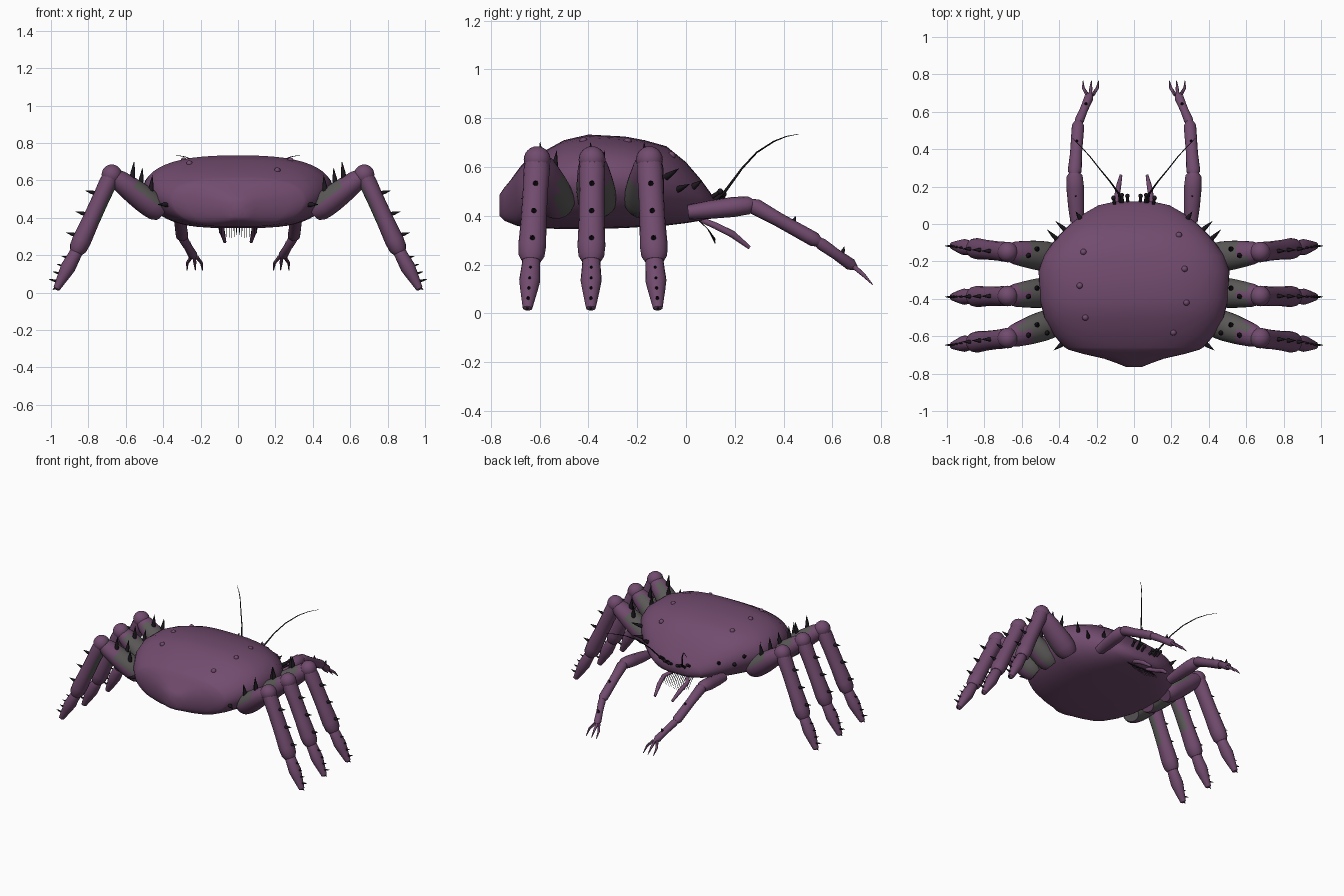
import bpy, bmesh, math
from mathutils import Vector
from mathutils.bvhtree import BVHTree

if "Cube" in bpy.data.objects:
    bpy.data.objects.remove(bpy.data.objects["Cube"])


def material(name, rgb):
    m = bpy.data.materials.new(name)
    m.use_nodes = True
    m.diffuse_color = (*rgb, 1)
    m.node_tree.nodes["Principled BSDF"].inputs["Base Color"].default_value = (*rgb, 1)
    return m


PURPLE = material("plum shell", (0.165, 0.07, 0.155))
GREY = material("grey joint skin", (0.105, 0.10, 0.098))
BLACK = material("black spine", (0.012, 0.009, 0.013))


def finish(name, bm, mats, mirror=True, rule=None, angle=45):
    bmesh.ops.recalc_face_normals(bm, faces=bm.faces)
    bm.normal_update()
    if rule:
        for f in bm.faces:
            f.material_index = rule(f)
    mesh = bpy.data.meshes.new(name)
    bm.to_mesh(mesh)
    bm.free()
    obj = bpy.data.objects.new(name, mesh)
    bpy.context.collection.objects.link(obj)
    for m in mats:
        mesh.materials.append(m)
    if mirror:
        mod = obj.modifiers.new("Mirror", "MIRROR")
        mod.use_mirror_merge = False
    bpy.ops.object.select_all(action="DESELECT")
    obj.select_set(True)
    bpy.context.view_layer.objects.active = obj
    bpy.ops.object.shade_smooth_by_angle(angle=math.radians(angle))


def loft(bm, rings):
    rings = [[bm.verts.new(p) for p in ring] for ring in rings]
    n = len(rings[0])
    for a, b in zip(rings, rings[1:]):
        for i in range(n):
            j = (i + 1) % n
            bm.faces.new((a[i], a[j], b[j], b[i]))
    bm.faces.new(rings[0])
    bm.faces.new(rings[-1])


def tube(bm, pts, radii, sides=16, wide=1.0):
    """Round limb through points; wide stretches it sideways."""
    pts = [Vector(p) for p in pts]
    rings = []
    side = None
    for i, (p, r) in enumerate(zip(pts, radii)):
        t = (pts[min(i + 1, len(pts) - 1)] - pts[max(i - 1, 0)]).normalized()
        if side is None:
            side = Vector((0, 1, 0)) if abs(t.y) < 0.7 else Vector((1, 0, 0))
        side = (side - t * side.dot(t)).normalized()
        up = t.cross(side)
        rings.append([p + r * (wide * math.cos(a) * side + math.sin(a) * up)
                      for a in (math.tau * k / sides for k in range(sides))])
    loft(bm, rings)


def segment(bm, a, b, profile, **kw):
    """Limb from a to b with (position, radius) pairs."""
    a, b = Vector(a), Vector(b)
    tube(bm, [a.lerp(b, t) for t, r in profile], [r for t, r in profile], **kw)


def ball(bm, p, r):
    g = bmesh.ops.create_uvsphere(bm, u_segments=18, v_segments=12, radius=r)
    bmesh.ops.translate(bm, verts=g["verts"], vec=p)


def spine(bm, p, d, length, r):
    p, d = Vector(p), Vector(d).normalized()
    tube(bm, [p - d * 0.01, p + d * length * 0.3, p + d * length],
         [r, r * 0.8, 0.0008], sides=8)


# Carapace: sections along y as (y, half width, top, bottom)
SECTIONS = [(-.765, .04, .485, .40), (-.745, .09, .515, .38), (-.72, .16, .545, .37),
            (-.695, .27, .58, .36), (-.672, .35, .61, .355), (-.66, .37, .62, .353),
            (-.60, .425, .655, .35), (-.50, .48, .71, .345), (-.40, .505, .733, .345),
            (-.25, .51, .725, .35), (-.17, .485, .71, .355), (-.08, .42, .685, .36),
            (0, .34, .62, .37), (.06, .26, .55, .38), (.10, .19, .495, .39),
            (.12, .10, .465, .41)]


def section_ring(y, w, top, bottom, n=48):
    mid = bottom + (top - bottom) * 0.5
    ring = []
    for k in range(n):
        a = math.tau * k / n
        c, s = math.cos(a), math.sin(a)
        e = 0.75 if s > 0 else 0.55
        h = top - mid if s > 0 else mid - bottom
        x = w * math.copysign(abs(c) ** e, c)
        z = mid + h * math.copysign(abs(s) ** 0.85, s)
        if s < 0:
            x *= 1 - 0.12 * abs(s)
        ring.append((x, y, z))
    return ring


bm = bmesh.new()
loft(bm, [section_ring(*s) for s in SECTIONS])
bmesh.ops.recalc_face_normals(bm, faces=bm.faces)
tree = BVHTree.FromBMesh(bm)
finish("carapace", bm, [PURPLE], mirror=False, angle=50)

# Low warts on the back
bm = bmesh.new()
for x, y in [(.24, -.06), (.27, -.24), (.28, -.42), (.21, -.58),
             (-.27, -.15), (-.29, -.33), (-.26, -.50)]:
    hit = tree.ray_cast(Vector((x, y, 2)), Vector((0, 0, -1)))[0]
    ball(bm, hit - Vector((0, 0, .004)), 0.017)
finish("shell_warts", bm, [PURPLE], mirror=False)


# Grey skin covers the upper hip and the thigh flanks that face a neighbouring leg
def thigh_colour(f, flanks):
    n, x = f.normal, f.calc_center_median().x
    top = x < .56 and n.z - n.x * .5 > .35
    flank = x < .6 and any(n.y * s > .25 for s in flanks)
    return int(top or flank)


def shin_colour(f):
    return int(f.normal.x < -.78 and f.calc_center_median().z > .32)


# Walking legs: hip y, knee y, foot y, grey flanks
for label, hy, ky, fy, flanks in [("front", -.18, -.15, -.115, (-1,)),
                                  ("middle", -.36, -.385, -.39, (-1, 1)),
                                  ("rear", -.52, -.61, -.65, (1,))]:
    hip, knee = Vector((.41, hy, .43)), Vector((.675, ky, .63))
    ankle, foot = Vector((.865, ky + (fy - ky) * .6, .215)), Vector((.973, fy, .015))

    bm = bmesh.new()
    segment(bm, hip, knee, [(0, .052), (.08, .066), (.2, .071), (.35, .071), (.5, .068),
                            (.65, .063), (.85, .055), (1, .04)], sides=24, wide=1.12)
    finish(label + "_thigh", bm, [PURPLE, GREY], rule=lambda f: thigh_colour(f, flanks))

    bm = bmesh.new()
    ball(bm, knee, 0.055)
    segment(bm, knee, ankle, [(0, .044), (.12, .048), (.3, .046), (.6, .047), (.85, .051),
                              (.95, .047), (1, .035)], wide=1.12)
    finish(label + "_shin", bm, [PURPLE, GREY],
           rule=None if label == "front" else shin_colour)

    bm = bmesh.new()
    segment(bm, ankle, foot, [(-.08, .026), (0, .034), (.15, .036), (.4, .040), (.6, .033),
                              (.85, .023), (.97, .018), (1, .008)], wide=1.08)
    finish(label + "_foot", bm, [PURPLE])

    # Spines along thigh, shin and foot
    bm = bmesh.new()
    out = Vector((.9, 0, .42))
    for t in (.28, .55, .82):
        spine(bm, knee.lerp(ankle, t) + out * .044, (1, 0, .25), .05, .012)
    for t in (.2, .42, .62, .82):
        spine(bm, ankle.lerp(foot, t) + out * .029, (1, 0, .25), .033, .007)
    spine(bm, foot + Vector((0, 0, .012)), (.6, 0, -.4), .022, .008)
    for t, dy in ((.35, -.03), (.55, .03), (.72, -.01)):
        p = hip.lerp(knee, t) + Vector((-.037, dy, .048))
        spine(bm, p, (-.1, dy * 4, 1), .08, .015)
    finish(label + "_leg_spines", bm, [BLACK])

# Slender grasping arms with three fingers
bm = bmesh.new()
shoulder, elbow = Vector((.305, .01, .415)), Vector((.318, .27, .445))
wrist, palm = Vector((.298, .54, .295)), Vector((.235, .69, .19))
segment(bm, shoulder, elbow, [(0, .030), (.3, .037), (.7, .041), (.95, .037), (1.03, .022)], wide=1.15)
segment(bm, elbow, wrist, [(-.03, .022), (.05, .034), (.4, .029), (.85, .030), (.95, .03), (1.02, .02)],
        wide=1.1)
segment(bm, wrist, palm, [(-.05, .016), (.1, .025), (.5, .022), (.9, .025), (1.03, .012)])
for x in (.19, .228, .272):
    tip = Vector((x, .765, .118))
    root = palm + Vector(((x - .23) * .35, 0, 0))
    bend = root.lerp(tip, .5) + Vector(((x - .23) * .25, 0, .004))
    tube(bm, [root, bend, tip], [.010, .008, .002], sides=8)
finish("grasping_arm", bm, [PURPLE])

bm = bmesh.new()
for a, b, t in [(shoulder, elbow, .5), (elbow, wrist, .62), (wrist, palm, .65)]:
    spine(bm, a.lerp(b, t) + Vector((0, .005, .026)), (0, .3, 1), .022, .009)
finish("arm_spines", bm, [BLACK])

# Whip antennae
bm = bmesh.new()
tube(bm, [(.07, .10, .45), (.08, .16, .50), (.13, .23, .595), (.18, .29, .66), (.235, .36, .705),
          (.28, .41, .725), (.33, .46, .735)],
     [.010, .006, .004, .0035, .003, .002, .001], sides=8)
finish("antenna", bm, [BLACK])

# Eye stalks
bm = bmesh.new()
for x, y, z in [(.035, .15, .48), (.065, .155, .49), (.11, .14, .50)]:
    tube(bm, [(x * .9, .08, z - .04), (x, y, z)], [.009, .008], sides=8)
    ball(bm, (x, y, z), .012)
finish("eye_stalks", bm, [BLACK])

# Mouth palps
bm = bmesh.new()
tube(bm, [(.055, .06, .385), (.095, .12, .36), (.085, .19, .325), (.07, .26, .27)],
     [.012, .014, .015, .008], sides=10)
finish("mouth_palp", bm, [PURPLE])

# Mouth bristles
bm = bmesh.new()
for i in range(8):
    x = .008 + i * .013
    tube(bm, [(x, .05, .385), (x, .09, .345), (x, .12, .285 + i * .003)],
         [.0025, .002, .001], sides=5)
finish("mouth_bristles", bm, [BLACK])

# Spines around the shell edge, pushed out along the surface
bm = bmesh.new()
for y, z, length in [(.03, .52, .05), (-.03, .51, .07), (-.08, .56, .08),
                     (-.58, .49, .06), (-.64, .47, .06)]:
    hit, normal = tree.ray_cast(Vector((1, y, z)), Vector((-1, 0, 0)))[:2]
    spine(bm, hit, normal + Vector((.1, 0, .25)), length, .014)
finish("shell_edge_spines", bm, [BLACK])
